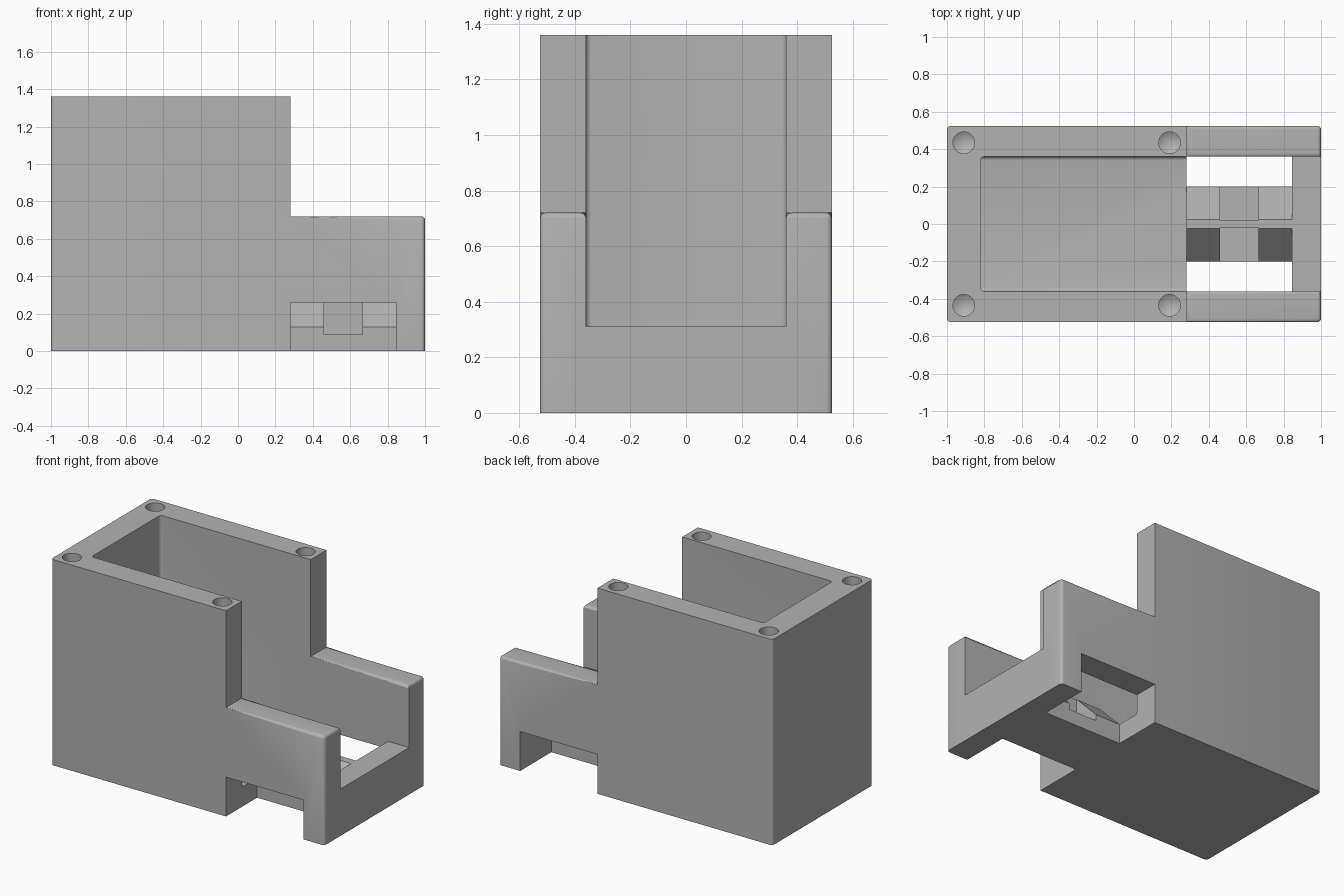
import bpy, bmesh, math

cube = bpy.data.objects.get("Cube")
if cube:
    bpy.data.objects.remove(cube, do_unlink=True)

grey = bpy.data.materials.new("plain_grey")
grey.use_nodes = True
colour = (0.45, 0.45, 0.45, 1)
grey.diffuse_color = colour
grey.node_tree.nodes["Principled BSDF"].inputs["Base Color"].default_value = colour

HALF, INNER = 0.525, 0.36      # outer and inner half widths
STEP, ARM_TOP, TOP = 0.28, 0.72, 1.36
WIN_END, FLOOR, BACK = 0.845, 0.13, -0.82


def finish(name, bm):
    bmesh.ops.recalc_face_normals(bm, faces=bm.faces)
    mesh = bpy.data.meshes.new(name)
    bm.to_mesh(mesh)
    bm.free()
    obj = bpy.data.objects.new(name, mesh)
    bpy.context.collection.objects.link(obj)
    mesh.materials.append(grey)
    return obj


def prism(name, points, axis, lo, hi, bevel_rule=None):
    """Extrude a 2D outline along an axis, rounding the edges the rule picks."""
    place = {"x": lambda a, b, t: (t, a, b),
             "y": lambda a, b, t: (a, t, b),
             "z": lambda a, b, t: (a, b, t)}[axis]
    bm = bmesh.new()
    rings = [[bm.verts.new(place(a, b, t)) for a, b in points] for t in (lo, hi)]
    bm.faces.new(rings[0])
    bm.faces.new(rings[1])
    n = len(points)
    for i in range(n):
        j = (i + 1) % n
        bm.faces.new((rings[0][i], rings[0][j], rings[1][j], rings[1][i]))
    bmesh.ops.recalc_face_normals(bm, faces=bm.faces)
    if bevel_rule:
        edges = [e for e in bm.edges if bevel_rule(*(v.co for v in e.verts))]
        bmesh.ops.bevel(bm, geom=edges, offset=0.02, segments=4,
                        profile=0.5, affect="EDGES")
    return finish(name, bm)


def box(name, x0, x1, y0, y1, z0, z1):
    return prism(name, [(x0, y0), (x1, y0), (x1, y1), (x0, y1)], "z", z0, z1)


def combine(target, tool, operation):
    mod = target.modifiers.new(operation.lower(), "BOOLEAN")
    mod.operation = operation
    mod.solver = "EXACT"
    mod.object = tool
    bpy.context.view_layer.objects.active = target
    bpy.ops.object.modifier_apply(modifier=mod.name)
    bpy.data.objects.remove(tool, do_unlink=True)


def cove(a, b, sa, sb, r=0.02):
    """Concave corner fillet section; sa and sb point into the open space."""
    over = 0.01
    arc = [(a + sa * r * (1 - math.sin(t)), b + sb * r * (1 - math.cos(t)))
           for t in (i * math.pi / 8 for i in range(5))]
    return ([(a - sa * over, b - sb * over), (a + sa * r, b - sb * over)]
            + arc + [(a - sa * over, b + sb * r)])


# Floor and back wall
housing = prism("housing", [(-1, 0), (STEP, 0), (STEP, FLOOR), (BACK, FLOOR),
                            (BACK, TOP), (-1, TOP)], "y", -0.4, 0.4)

# Stepped side walls with a low window under the arm
wall_outline = [(-1, 0), (STEP, 0), (STEP, 0.26), (WIN_END, 0.26), (WIN_END, 0),
                (1, 0), (1, ARM_TOP), (STEP, ARM_TOP), (STEP, TOP), (-1, TOP)]
for side in (-1, 1):
    def rounded(p, q):
        arm_top = abs(p.z - ARM_TOP) < 0.01 and abs(q.z - ARM_TOP) < 0.01
        upright = abs(p.x - q.x) < 0.01 and abs(p.y - q.y) < 0.01
        outer = abs(p.y) > 0.5 and abs(abs(p.x) - 1) < 0.01
        return arm_top or (upright and outer)
    lo, hi = sorted((side * INNER, side * HALF))
    wall = prism("side_wall", wall_outline, "y", lo, hi, rounded)
    combine(housing, wall, "UNION")

# Cross bar at the arm end
combine(housing, box("end_bar", WIN_END, 1, -0.4, 0.4, 0, 0.31), "UNION")

# Ridged centre rail, notched on both sides
rail = prism("centre_rail", [(-0.2, 0), (0.2, 0), (0.2, FLOOR), (0.025, 0.31),
                             (-0.025, 0.31), (-0.2, FLOOR)], "x", STEP, WIN_END + 0.02)
for side in (-1, 1):
    lo, hi = sorted((side * 0.022, side * 0.3))
    combine(rail, box("rail_notch", 0.46, 0.665, lo, hi, 0.09, 0.4), "DIFFERENCE")
combine(housing, rail, "UNION")

# Small fillets inside the cavity
for side in (-1, 1):
    upright = prism("corner_fillet", cove(BACK, side * INNER, 1, -side), "z", 0.1, TOP)
    combine(housing, upright, "UNION")
    low = prism("floor_fillet", cove(side * INNER, FLOOR, -side, 1), "x", BACK - 0.01, STEP)
    combine(housing, low, "UNION")

# Screw holes with drilled cone tips
for x in (-0.91, 0.19):
    for y in (-0.435, 0.435):
        bm = bmesh.new()
        rings = [[bm.verts.new((x + 0.058 * math.cos(i * math.pi / 16),
                                y + 0.058 * math.sin(i * math.pi / 16), z))
                  for i in range(32)] for z in (1.05, TOP + 0.05)]
        tip = bm.verts.new((x, y, 1.015))
        bm.faces.new(rings[1])
        for i in range(32):
            j = (i + 1) % 32
            bm.faces.new((rings[0][i], rings[0][j], rings[1][j], rings[1][i]))
            bm.faces.new((rings[0][j], rings[0][i], tip))
        combine(housing, finish("screw_hole", bm), "DIFFERENCE")

# Smooth the rounded edges, keep the corners crisp
bpy.ops.object.select_all(action="DESELECT")
housing.select_set(True)
bpy.context.view_layer.objects.active = housing
bpy.ops.object.shade_smooth_by_angle(angle=math.radians(30))
